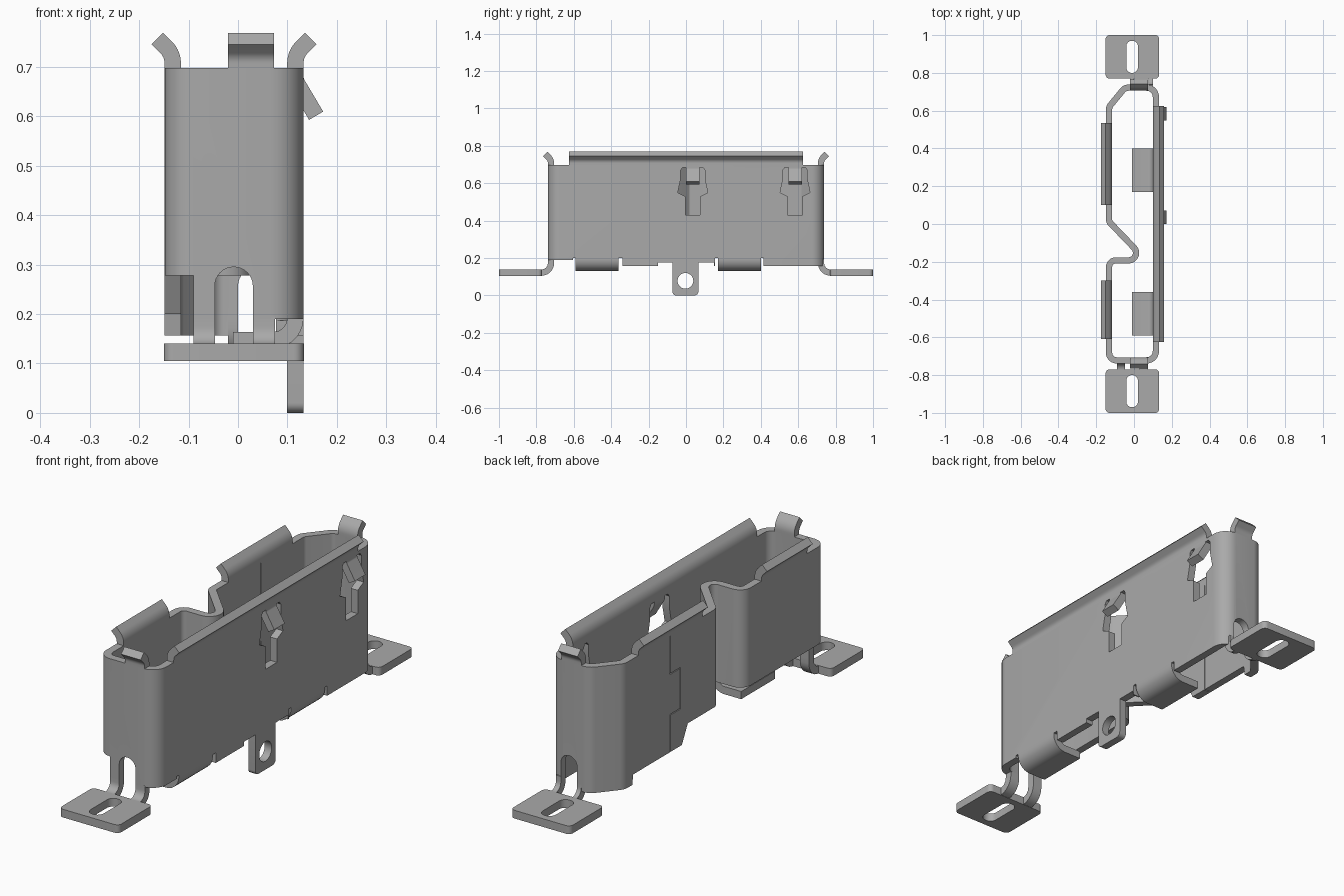
import bpy, bmesh, math
from mathutils import Vector as V

if "Cube" in bpy.data.objects:
    bpy.data.objects.remove(bpy.data.objects["Cube"])

T = 0.033  # sheet thickness
steel = bpy.data.materials.new("grey steel")
steel.diffuse_color = (0.4, 0.4, 0.4, 1)
steel.use_nodes = True
steel.node_tree.nodes["Principled BSDF"].inputs["Base Color"].default_value = steel.diffuse_color


def place(axis, p, h):
    """2D point plus extrusion height -> 3D. Planes: x=(y,z), y=(x,z), z=(x,y)."""
    return {'x': (h, p[0], p[1]), 'y': (p[0], h, p[1]), 'z': (p[0], p[1], h)}[axis]


def rounded(pts, closed=False, n=7):
    """Round the corners of a path of (x, y, radius) points."""
    out = []
    for i, p in enumerate(pts):
        c, r = V(p[:2]), (p[2] if len(p) > 2 else 0)
        if r == 0 or (not closed and i in (0, len(pts) - 1)):
            out.append(c)
            continue
        d1 = (V(pts[i - 1][:2]) - c).normalized()
        d2 = (V(pts[(i + 1) % len(pts)][:2]) - c).normalized()
        half = d1.angle(d2) / 2
        mid = c + (d1 + d2).normalized() * (r / math.sin(half))
        a, b = c + d1 * (r / math.tan(half)) - mid, c + d2 * (r / math.tan(half)) - mid
        sweep = math.pi - 2 * half
        for k in range(n + 1):
            t = k / n
            out.append(mid + (a * math.sin((1 - t) * sweep) + b * math.sin(t * sweep)) / math.sin(sweep))
    return out


def finish(name, bm):
    bmesh.ops.recalc_face_normals(bm, faces=bm.faces)
    me = bpy.data.meshes.new(name)
    bm.to_mesh(me)
    bm.free()
    me.materials.append(steel)
    ob = bpy.data.objects.new(name, me)
    bpy.context.collection.objects.link(ob)
    return ob


def prism(name, poly, axis, a, b):
    """Solid extrusion of a closed outline."""
    bm = bmesh.new()
    lo = [bm.verts.new(place(axis, p, a)) for p in poly]
    hi = [bm.verts.new(place(axis, p, b)) for p in poly]
    bm.faces.new(lo)
    bm.faces.new(hi)
    for i in range(len(poly)):
        j = (i + 1) % len(poly)
        bm.faces.new((lo[i], lo[j], hi[j], hi[i]))
    return finish(name, bm)


def sheet(name, path, axis, a, b, t=T, closed=False):
    """Bent sheet: centre-line path thickened by t and extruded from a to b."""
    bm, n, rows = bmesh.new(), len(path), []
    for i, p in enumerate(path):
        d1 = (p - path[i - 1]).normalized() if closed or i else None
        d2 = (path[(i + 1) % n] - p).normalized() if closed or i < n - 1 else None
        d1, d2 = d1 or d2, d2 or d1
        m = (d1 + d2).normalized()
        off = V((-m.y, m.x)) * (t / 2 / m.dot(d1))
        rows.append([bm.verts.new(place(axis, q, h)) for q, h in
                     ((p + off, a), (p - off, a), (p - off, b), (p + off, b))])
    for i in range(n if closed else n - 1):
        r, s = rows[i], rows[(i + 1) % n]
        for k in range(4):
            bm.faces.new((r[k], r[(k + 1) % 4], s[(k + 1) % 4], s[k]))
    if not closed:
        bm.faces.new(rows[0])
        bm.faces.new(rows[-1])
    return finish(name, bm)


def box(x0, x1, y0, y1, z0, z1):
    return prism("cutter", [(x0, y0), (x1, y0), (x1, y1), (x0, y1)], 'z', z0, z1)


def cut(ob, cutters):
    bpy.context.view_layer.objects.active = ob
    for c in cutters:
        m = ob.modifiers.new("cut", 'BOOLEAN')
        m.operation, m.solver, m.object = 'DIFFERENCE', 'EXACT', c
        bpy.ops.object.modifier_apply(modifier=m.name)
        bpy.data.objects.remove(c)


# Folded wall seen from above, with the V-shaped recess on the left
outline = rounded([(-.132, .62, .04), (-.132, .012, .03), (.065, -.193, .04), (-.132, -.193, .035),
                   (-.132, -.722, .04), (.116, -.722, .05), (.116, .722, .05), (-.048, .722, .04)], True)
wall = sheet("folded_wall", outline, 'z', .157, .697, closed=True)


def arch(x0, x1, top, y0, y1):
    r = (x1 - x0) / 2
    return prism("cutter", [(x1, 0), (x0, 0)] + [
        (x0 + r - r * math.cos(k * math.pi / 16), top - r + r * math.sin(k * math.pi / 16))
        for k in range(17)], 'y', y0, y1)


# Stepped lower edge and arched slots
cutters = [
    prism("cutter", [(-.8, 0), (.6, 0), (.57, .2), (.24, .2), (.2, .278), (-.8, .278)], 'x', -.3, -.09),
    box(-.1, .06, -.27, .08, 0, .278),
    arch(-.047, .03, .295, -.9, -.6), arch(0, .077, .295, .6, .9),
    box(-.095, .2, -.9, -.605, 0, .19), box(-.02, .1, .65, .9, 0, .187),
    box(.05, .2, -.15, .15, 0, .175)]
for y0, y1 in ((-.605, -.34), (.155, .415)):
    cutters.append(box(.05, .2, y0, y1, 0, .2))
# Keyhole-shaped windows in the right wall
half = [(.04, .43), (.04, .53), (.08, .55), (.065, .62), (.065, .67), (.055, .683)]
for yc in (.036, .583):
    poly = [(yc + w, z) for w, z in half] + [(yc - w, z) for w, z in reversed(half)]
    cutters.append(prism("cutter", poly, 'x', .05, .2))
# Interlocking seam in the left wall
seam = [V(p) for p in ((.318, .1), (.318, .36), (.25, .36), (.25, .535), (.318, .535), (.318, .8))]
cutters.append(sheet("cutter", seam, 'x', -.2, -.1, t=.004))
cut(wall, cutters)

# Flared lips along the top edge
lip = lambda c, s: rounded([(c, .697), (c, .726, .045), (c + s * .031, .757)])
sheet("right_top_lip", lip(.116, 1), 'y', -.625, .625)
sheet("left_top_lip_back", lip(-.132, -1), 'y', .1, .535)
sheet("left_top_lip_front", lip(-.132, -1), 'y', -.61, -.3)

# Spring tongues bent out of the windows
for i, yc in enumerate((.036, .583)):
    sheet(f"spring_tongue_{i}", rounded([(.116, .69), (.116, .672, .03), (.158, .601)]), 'y', yc - .036, yc + .036)

# Bottom shelves folded inwards
for i, (y0, y1) in enumerate(((-.59, -.36), (.17, .4))):
    sheet(f"bottom_shelf_{i}", rounded([(.116, .205), (.116, .147, .045), (-.01, .147)]), 'y', y0, y1)

# Hanging lug with a round hole
lug = prism("lug", rounded([(-.072, 0, .02), (.066, 0, .02), (.066, .18), (-.072, .18)], True), 'x', .0995, .1325)
hole = [(-.003 + .042 * math.cos(k * math.pi / 16), .078 + .042 * math.sin(k * math.pi / 16)) for k in range(32)]
cut(lug, [prism("cutter", hole, 'x', 0, .3)])

# End tabs, legs and slotted feet at both ends
for end, s, legs in (("front", -1, ((-.09, -.047), (.03, .075))), ("back", 1, ((-.02, 0), (.077, .1)))):
    sheet(f"{end}_top_tab", lip(s * .722, s), 'x', -.02, .073)
    for i, (x0, x1) in enumerate(legs):
        sheet(f"{end}_leg_{i}", rounded([(s * .722, .195), (s * .722, .1225, .05), (s * .776, .1225)]), 'x', x0, x1)
    foot = prism(f"{end}_foot", rounded([(-.15, s * .77, .02), (.133, s * .77, .02),
                                         (.133, s, .02), (-.15, s, .02)], True), 'z', .105, .14)
    slot = rounded([(-.041, s * .8, .03), (.021, s * .8, .03), (.021, s * .97, .03), (-.041, s * .97, .03)], True)
    cut(foot, [prism("cutter", slot, 'z', 0, .3)])

# Smooth bends, sharp sheet edges
for ob in bpy.context.scene.objects:
    bpy.ops.object.select_all(action='DESELECT')
    ob.select_set(True)
    bpy.context.view_layer.objects.active = ob
    bpy.ops.object.shade_smooth_by_angle(angle=math.radians(30))
